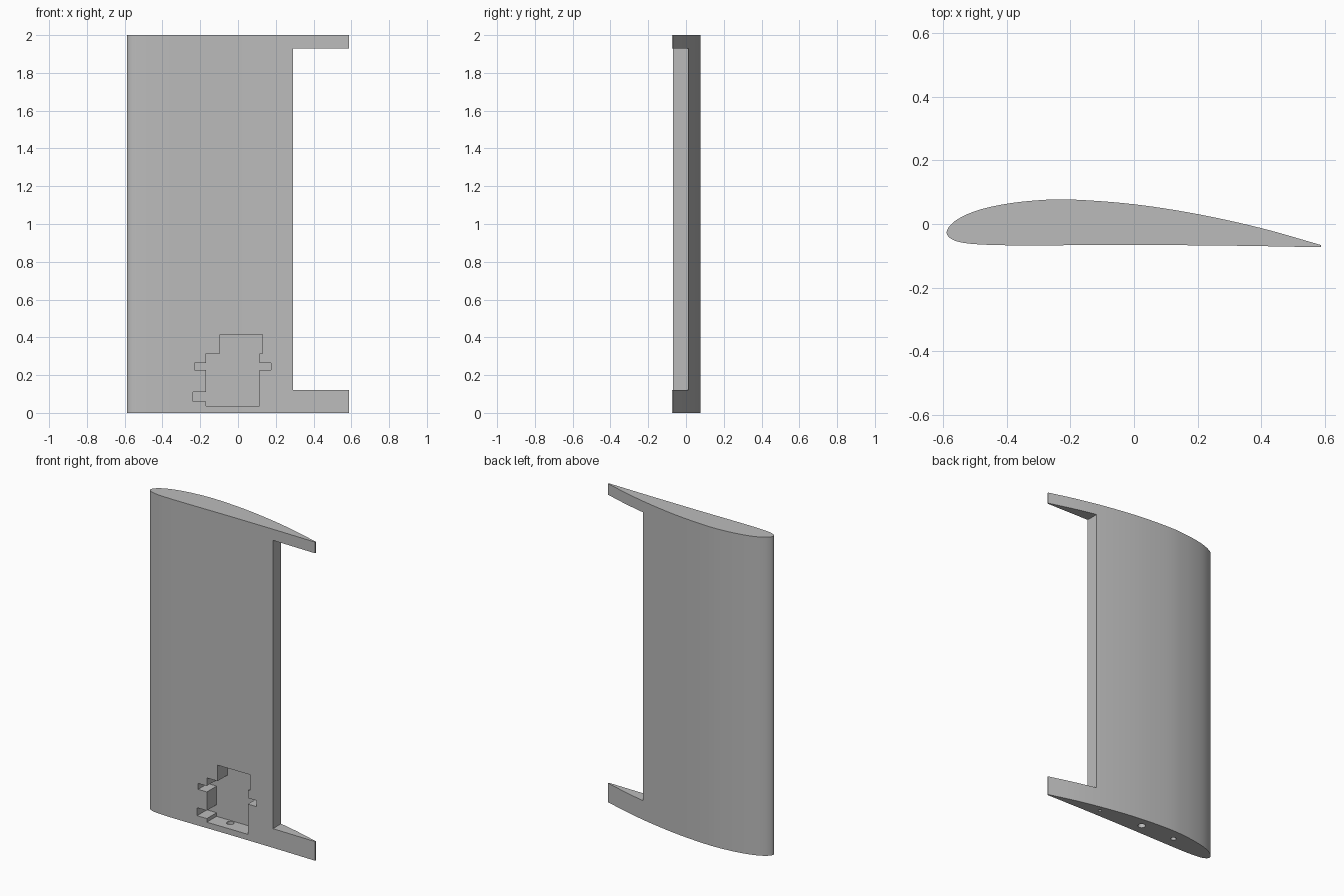
import bpy
import bmesh
import math
from mathutils import Vector

cube = bpy.data.objects.get("Cube")
if cube:
    bpy.data.objects.remove(cube, do_unlink=True)

grey = bpy.data.materials.new("light grey")
grey.use_nodes = True
grey.diffuse_color = (0.5, 0.5, 0.5, 1)
grey.node_tree.nodes["Principled BSDF"].inputs["Base Color"].default_value = (0.5, 0.5, 0.5, 1)


def prism(name, outline, offset):
    """Extrude a closed outline of 3D points along offset."""
    bm = bmesh.new()
    face = bm.faces.new([bm.verts.new(p) for p in outline])
    moved = bmesh.ops.extrude_face_region(bm, geom=[face], use_keep_orig=True)
    verts = [v for v in moved["geom"] if isinstance(v, bmesh.types.BMVert)]
    bmesh.ops.translate(bm, verts=verts, vec=offset)
    bmesh.ops.recalc_face_normals(bm, faces=bm.faces)
    mesh = bpy.data.meshes.new(name)
    bm.to_mesh(mesh)
    bm.free()
    mesh.materials.append(grey)
    obj = bpy.data.objects.new(name, mesh)
    bpy.context.collection.objects.link(obj)
    return obj


def smooth_path(points, steps):
    """Catmull-Rom curve through the points."""
    pts = [Vector(p) for p in points]
    pts = [2 * pts[0] - pts[1]] + pts + [2 * pts[-1] - pts[-2]]
    path = []
    for a, b, c, d in zip(pts, pts[1:], pts[2:], pts[3:]):
        for i in range(steps):
            t = i / steps
            path.append(b + (c - a) * t / 2 + (2 * a - 5 * b + 4 * c - d) * t * t / 2
                        + (3 * b - a - 3 * c + d) * t ** 3 / 2)
    return path + [pts[-2]]


def cut(target, cutter):
    cutter.hide_render = True
    mod = target.modifiers.new("cut", "BOOLEAN")
    mod.operation = "DIFFERENCE"
    mod.solver = "EXACT"
    mod.object = cutter
    bpy.context.view_layer.objects.active = target
    bpy.ops.object.modifier_apply(modifier=mod.name)
    bpy.data.objects.remove(cutter, do_unlink=True)


# Aerofoil section, from trailing edge over the top, round the nose and back
section = smooth_path([
    (0.587, -0.066), (0.4, -0.013), (0.2, 0.031), (0, 0.062), (-0.2, 0.077),
    (-0.32, 0.073), (-0.42, 0.06), (-0.5, 0.04), (-0.56, 0.011), (-0.588, -0.022),
    (-0.575, -0.046), (-0.53, -0.06), (-0.44, -0.066), (-0.3, -0.067),
    (0, -0.066), (0.3, -0.068), (0.587, -0.073)], 6)
wing = prism("wing_panel", [(p.x, p.y, 0) for p in section], (0, 0, 2))

# Bay for the control surface at the trailing edge
bay = [(0.29, -0.3, 0.12), (0.8, -0.3, 0.12), (0.8, -0.3, 1.93), (0.29, -0.3, 1.93)]
cut(wing, prism("bay_cutter", bay, (0, 0.6, 0)))

# Stepped servo pocket in the flat side
pocket = [
    (-0.095, 0.415), (0.13, 0.415), (0.13, 0.315), (0.115, 0.315), (0.115, 0.265),
    (0.175, 0.265), (0.175, 0.227), (0.115, 0.227), (0.115, 0.037), (-0.17, 0.037),
    (-0.17, 0.06), (-0.237, 0.06), (-0.237, 0.11), (-0.17, 0.11), (-0.17, 0.227),
    (-0.23, 0.227), (-0.23, 0.265), (-0.17, 0.265), (-0.17, 0.315), (-0.095, 0.315)]
cut(wing, prism("pocket_cutter", [(x, -0.2, z) for x, z in pocket], (0, 0.23, 0)))

# Dowel holes and cable hole in the root end
for x, y, radius, depth in [(0.24, -0.018, 0.01, 0.2), (-0.055, 0.003, 0.022, 0.1),
                            (-0.29, 0.006, 0.016, 0.2)]:
    ring = [(x + radius * math.cos(math.tau * i / 24),
             y + radius * math.sin(math.tau * i / 24), -0.1) for i in range(24)]
    cut(wing, prism("hole_cutter", ring, (0, 0, depth + 0.1)))

bpy.ops.object.select_all(action="DESELECT")
wing.select_set(True)
bpy.context.view_layer.objects.active = wing
bpy.ops.object.shade_smooth_by_angle(angle=math.radians(30))
